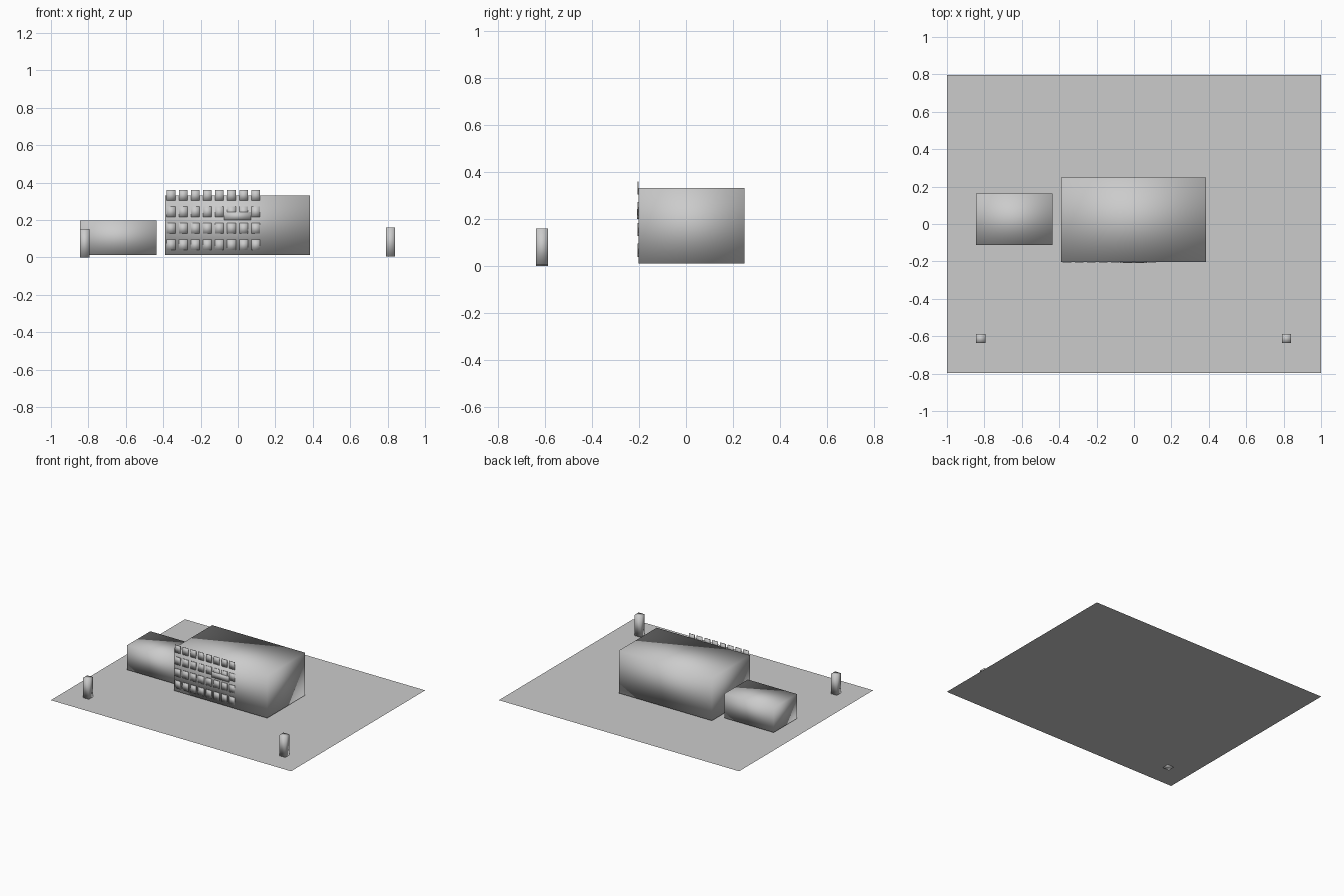
import bpy
import bmesh

if "Cube" in bpy.data.objects:
    bpy.data.objects.remove(bpy.data.objects["Cube"])

grey = bpy.data.materials.new("plain_grey")
grey.diffuse_color = (0.6, 0.6, 0.6, 1)
grey.use_nodes = True
grey.node_tree.nodes["Principled BSDF"].inputs["Base Color"].default_value = grey.diffuse_color


def finish(name, bm, smooth=True):
    """Turn a bmesh into a named object with the shared colour."""
    mesh = bpy.data.meshes.new(name)
    for face in bm.faces:
        face.smooth = smooth
    bm.to_mesh(mesh)
    bm.free()
    mesh.materials.append(grey)
    obj = bpy.data.objects.new(name, mesh)
    bpy.context.collection.objects.link(obj)
    return obj


def add_box(bm, x, y, z):
    """Add a box from (min, max) ranges on each axis."""
    verts = bmesh.ops.create_cube(bm, size=1)["verts"]
    for v in verts:
        for i, (lo, hi) in enumerate((x, y, z)):
            v.co[i] = hi if v.co[i] > 0 else lo


def box(name, x, y, z):
    bm = bmesh.new()
    add_box(bm, x, y, z)
    return finish(name, bm)


# Ground sheet
bm = bmesh.new()
corners = [(-1, -0.797), (1, -0.797), (1, 0.797), (-1, 0.797)]
bm.faces.new([bm.verts.new((x, y, 0.004)) for x, y in corners])
finish("ground_sheet", bm, smooth=False)

# Main block and lower side block, softly shaded
box("main_building", (-0.39, 0.385), (-0.202, 0.249), (0.012, 0.332))
box("side_building", (-0.845, -0.437), (-0.111, 0.164), (0.012, 0.197))

# Gate posts near the front corners
box("left_post", (-0.844, -0.795), (-0.637, -0.588), (0.0, 0.153))
box("right_post", (0.79, 0.84), (-0.637, -0.588), (0.004, 0.159))

# Four rows of eight thin window panels on the front wall
bm = bmesh.new()
for row in range(4):
    for col in range(8):
        cx = -0.358 + 0.0647 * col
        cz = 0.067 + 0.0885 * row
        add_box(bm, (cx - 0.023, cx + 0.023), (-0.207, -0.202),
                (cz - 0.028, cz + 0.028))
finish("front_windows", bm)

# Blank sign board over the windows
box("sign_board", (-0.075, 0.07), (-0.209, -0.202), (0.2, 0.242))
